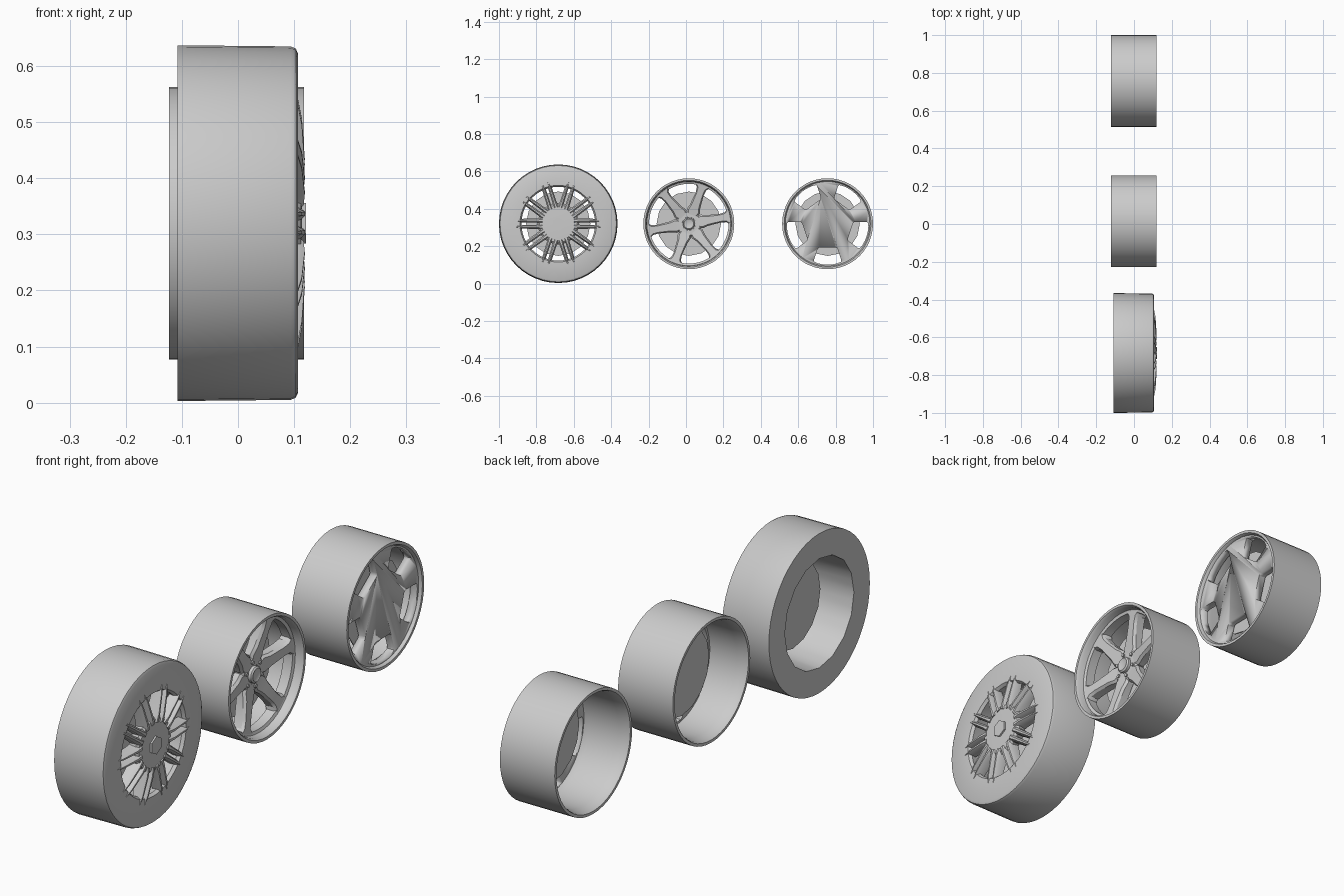
import bpy, bmesh, math
from math import cos, sin, pi

if "Cube" in bpy.data.objects:
    bpy.data.objects.remove(bpy.data.objects["Cube"])

CZ = 0.32                      # axle height shared by the three wheels


def finish(name, bm, y, angle=35):
    """Turn a bmesh into an object centred on the axle at y."""
    bmesh.ops.remove_doubles(bm, verts=bm.verts, dist=1e-5)
    bmesh.ops.recalc_face_normals(bm, faces=bm.faces)
    me = bpy.data.meshes.new(name)
    bm.to_mesh(me)
    bm.free()
    ob = bpy.data.objects.new(name, me)
    bpy.context.collection.objects.link(ob)
    ob.location = (0, y, CZ)
    bpy.ops.object.select_all(action='DESELECT')
    ob.select_set(True)
    bpy.context.view_layer.objects.active = ob
    bpy.ops.object.shade_smooth_by_angle(angle=math.radians(angle))
    return ob


def lathe(name, profile, y, n=48, closed=True, faceted=()):
    """Spin (x, r) points about the x axis; 'faceted' points follow a 16-gon."""
    bm = bmesh.new()
    step = 2 * pi / 16
    rings = []
    for k, (x, r) in enumerate(profile):
        ring = []
        for i in range(n):
            a = 2 * pi * i / n
            q = r
            if k in faceted:
                q = r * cos(step / 2) / cos(a % step - step / 2)
            ring.append(bm.verts.new((x, q * cos(a), q * sin(a))))
        rings.append(ring)
    pairs = list(zip(rings, rings[1:]))
    if closed:
        pairs.append((rings[-1], rings[0]))
    for p, q in pairs:
        for i in range(n):
            j = (i + 1) % n
            bm.faces.new((p[i], p[j], q[j], q[i]))
    if not closed:
        bm.faces.new(rings[0])
        bm.faces.new(rings[-1])
    return finish(name, bm, y)


def place(x, r, t, a):
    """Point at radial distance r and sideways offset t along angle a."""
    return (x, r * cos(a) - t * sin(a), r * sin(a) + t * cos(a))


def spokes(name, stations, placings, y):
    """Loft bars through (r, half_width, top_half_width, back, shoulder, front)."""
    bm = bmesh.new()
    for a, off in placings:
        rings = []
        for r, w, wt, xb, xm, xf in stations:
            sec = [(xb, -w), (xb, w), (xm, w), (xf, wt), (xf, -wt), (xm, -w)]
            rings.append([bm.verts.new(place(x, r, t + off, a)) for x, t in sec])
        for p, q in zip(rings, rings[1:]):
            for i in range(6):
                j = (i + 1) % 6
                bm.faces.new((p[i], p[j], q[j], q[i]))
        bm.faces.new(rings[0])
        bm.faces.new(rings[-1])
    return finish(name, bm, y, 30)


def prisms(name, outline, angles, x0, x1, y):
    """Extrude an (r, t) outline along x, repeated around the axle."""
    bm = bmesh.new()
    for a in angles:
        lo = [bm.verts.new(place(x0, r, t, a)) for r, t in outline]
        hi = [bm.verts.new(place(x1, r, t, a)) for r, t in outline]
        bm.faces.new(lo)
        bm.faces.new(hi)
        for i in range(len(lo)):
            j = (i + 1) % len(lo)
            bm.faces.new((lo[i], lo[j], hi[j], hi[i]))
    return finish(name, bm, y)


def circle(r, c, n):
    return [(c + r * cos(2 * pi * i / n), r * sin(2 * pi * i / n)) for i in range(n)]


def back_disc(name, x, y, r=0.172):
    lathe(name, [(x - 0.002, r), (x + 0.002, r)], y, n=16, closed=False)


def barrel(name, y):
    lathe(name, [(-0.123, 0.243), (0.118, 0.243), (0.118, 0.232), (0.108, 0.226),
                 (0.05, 0.222), (-0.08, 0.222), (-0.115, 0.228), (-0.123, 0.232)], y)


# Wheel with tyre
Y1 = -0.683
lathe("tyre", [(-0.108, 0.317), (0.094, 0.315), (0.103, 0.311), (0.107, 0.302),
               (0.107, 0.205), (0.095, 0.197), (0.05, 0.205), (-0.108, 0.217)],
      Y1, faceted=(7,))
back_disc("tyre_back_disc", 0.01, Y1)
lathe("multi_spoke_hub", [(0.07, 0.105), (0.103, 0.11), (0.112, 0.1), (0.114, 0.05)],
      Y1, closed=False)
prisms("hub_nut", circle(0.036, 0, 6), [pi / 6], 0.11, 0.121, Y1)
pairs = [(2 * pi * i / 10, s * 0.0165) for i in range(10) for s in (-1, 1)]
spokes("paired_spokes", [(0.085, 0.016, 0.006, 0.07, 0.105, 0.117),
                         (0.115, 0.011, 0.004, 0.07, 0.105, 0.119),
                         (0.19, 0.010, 0.003, 0.075, 0.098, 0.114),
                         (0.232, 0.010, 0.002, 0.08, 0.09, 0.106)], pairs, Y1)

# Six-spoke rim, dished
Y2 = 0.015
six = [math.radians(10 + 60 * i) for i in range(6)]
barrel("six_spoke_barrel", Y2)
back_disc("six_spoke_back_disc", 0.01, Y2)
lathe("six_spoke_ring", [(0.04, 0.226), (0.085, 0.226), (0.08, 0.213), (0.04, 0.213)], Y2)
spokes("broad_spokes", [(0.02, 0.02, 0.012, 0.025, 0.05, 0.055),
                        (0.07, 0.037, 0.028, 0.025, 0.05, 0.06),
                        (0.10, 0.029, 0.021, 0.025, 0.055, 0.066),
                        (0.17, 0.023, 0.017, 0.03, 0.065, 0.076),
                        (0.20, 0.027, 0.020, 0.035, 0.07, 0.08),
                        (0.218, 0.045, 0.036, 0.04, 0.07, 0.083)],
       [(a, 0) for a in six], Y2)
lathe("six_spoke_hub", [(0.02, 0.07), (0.05, 0.07), (0.058, 0.062), (0.058, 0.036),
                        (0.05, 0.034)], Y2, closed=False)
lathe("hub_cap", [(0.045, 0.032), (0.068, 0.032), (0.073, 0.026), (0.070, 0.021)],
      Y2, n=32, closed=False)
prisms("wheel_bolts", circle(0.007, 0.05, 8), [a + pi / 6 for a in six], 0.05, 0.064, Y2)

# Flat-faced rim with five windows
Y3 = 0.757
barrel("flat_barrel", Y3)
back_disc("flat_back_disc", 0.062, Y3)
face = lathe("flat_face", [(0.075, 0.228), (0.106, 0.228)], Y3, n=60, closed=False)
half = [(0.128, 0.044), (0.132, 0.051), (0.14, 0.055), (0.195, 0.073),
        (0.203, 0.072), (0.212, 0.052), (0.217, 0.027)]
outline = half + [(0.219, 0)] + [(r, -t) for r, t in reversed(half)]
five = [math.radians(270 + 72 * i) for i in range(5)]
cutter = prisms("window_cutter", outline, five, 0.05, 0.13, Y3)
cutter.hide_render = True
mod = face.modifiers.new("windows", 'BOOLEAN')
mod.operation, mod.solver, mod.object = 'DIFFERENCE', 'EXACT', cutter
bpy.ops.object.select_all(action='DESELECT')
face.select_set(True)
bpy.context.view_layer.objects.active = face
bpy.ops.object.modifier_apply(modifier=mod.name)
bpy.data.objects.remove(cutter)
